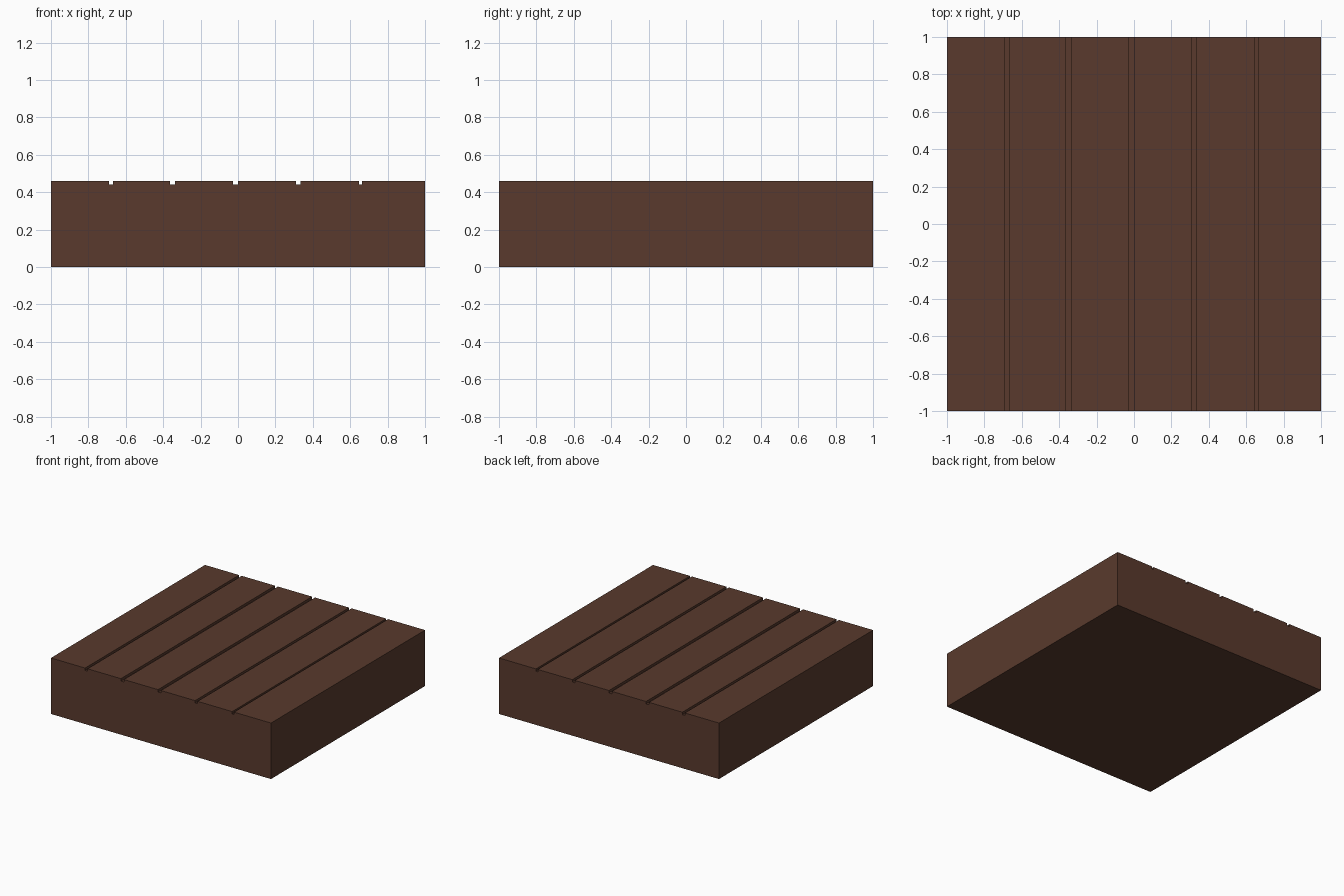
import bpy, bmesh

if "Cube" in bpy.data.objects:
    bpy.data.objects.remove(bpy.data.objects["Cube"])

H, DEPTH = 0.46, 0.02
# groove left and right edges along x
grooves = [(-0.69, -0.667), (-0.364, -0.337), (-0.027, 0.0), (0.31, 0.333), (0.647, 0.664)]

wood = bpy.data.materials.new("dark brown wood")
wood.diffuse_color = (0.1, 0.042, 0.026, 1)
wood.use_nodes = True
wood.node_tree.nodes["Principled BSDF"].inputs["Base Color"].default_value = wood.diffuse_color

# Front profile of the slab, with plank grooves cut in the top edge
profile = [(-1, 0), (1, 0), (1, H)]
for a, b in reversed(grooves):
    profile += [(b, H), (b, H - DEPTH), (a, H - DEPTH), (a, H)]
profile.append((-1, H))

# Extrude the profile from front to back
bm = bmesh.new()
face = bm.faces.new([bm.verts.new((x, -1, z)) for x, z in profile])
ext = bmesh.ops.extrude_face_region(bm, geom=[face])
bmesh.ops.translate(bm, vec=(0, 2, 0),
                    verts=[v for v in ext["geom"] if isinstance(v, bmesh.types.BMVert)])
bmesh.ops.recalc_face_normals(bm, faces=bm.faces)
mesh = bpy.data.meshes.new("plank_platform")
bm.to_mesh(mesh)
bm.free()
mesh.materials.append(wood)
obj = bpy.data.objects.new("plank_platform", mesh)
bpy.context.collection.objects.link(obj)
